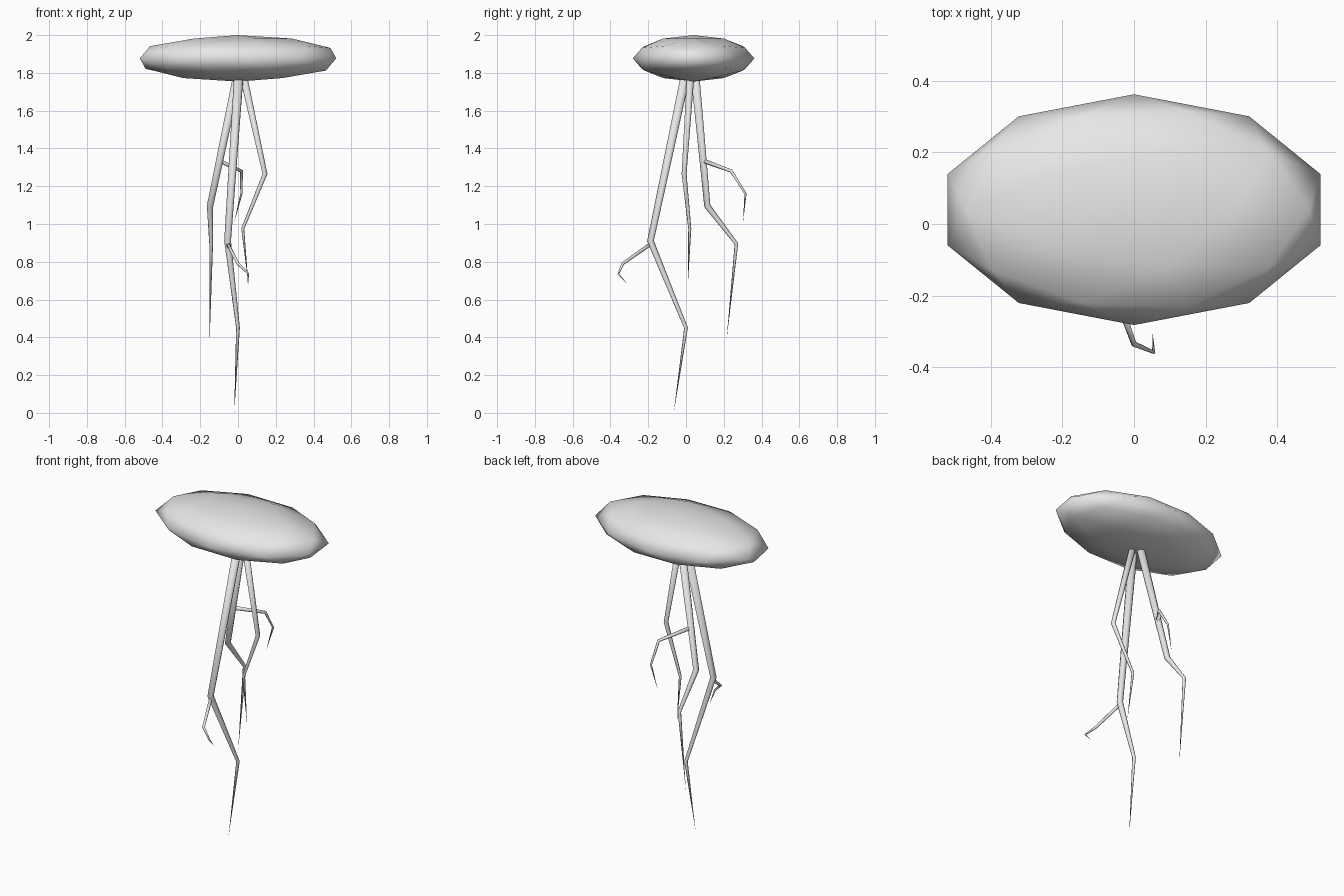
import bpy
import bmesh
from math import cos, sin, tau
from mathutils import Vector, Matrix

cube = bpy.data.objects.get("Cube")
if cube:
    bpy.data.objects.remove(cube)

# One plain grey for everything
grey = bpy.data.materials.new("plain_grey")
grey.use_nodes = True
grey.diffuse_color = (0.8, 0.8, 0.8, 1)
grey.node_tree.nodes["Principled BSDF"].inputs["Base Color"].default_value = (0.8, 0.8, 0.8, 1)

SIDES = 8


def finish(name, bm):
    bmesh.ops.recalc_face_normals(bm, faces=bm.faces)
    for face in bm.faces:
        face.smooth = True
    mesh = bpy.data.meshes.new(name)
    bm.to_mesh(mesh)
    bm.free()
    mesh.materials.append(grey)
    obj = bpy.data.objects.new(name, mesh)
    bpy.context.collection.objects.link(obj)
    return obj


def jointed_limb(name, joints):
    """Tapered limb through (x, y, z, radius) joints, ending in a point."""
    points = [Vector(j[:3]) for j in joints]
    dirs = [(b - a).normalized() for a, b in zip(points, points[1:])]
    bm = bmesh.new()
    rings = []
    side = Vector((1, 0, 0))
    for i, joint in enumerate(joints[:-1]):
        axis = (dirs[max(i - 1, 0)] + dirs[i]).normalized()
        side = (side - axis * side.dot(axis)).normalized()
        other = axis.cross(side)
        rings.append([bm.verts.new(points[i] + joint[3] * (side * cos(tau * k / SIDES)
                                                           + other * sin(tau * k / SIDES)))
                      for k in range(SIDES)])
    tip = bm.verts.new(points[-1])
    bm.faces.new(rings[0])
    for k in range(SIDES):
        n = (k + 1) % SIDES
        for low, high in zip(rings, rings[1:]):
            bm.faces.new((low[k], low[n], high[n], high[k]))
        bm.faces.new((rings[-1][k], rings[-1][n], tip))
    return finish(name, bm)


# Flattened faceted body
bm = bmesh.new()
bmesh.ops.create_icosphere(bm, subdivisions=2, radius=1,
                           matrix=Matrix.Translation((0, 0.04, 1.877))
                           @ Matrix.Diagonal((0.547, 0.322, 0.123, 1)))
finish("body", bm)

# Three hanging legs
jointed_limb("front_leg", [(0.005, 0.0, 1.80, 0.025), (-0.055, -0.188, 0.91, 0.018),
                           (0.0, 0.0, 0.45, 0.01), (-0.02, -0.065, 0)])
jointed_limb("left_leg", [(0.025, 0.025, 1.80, 0.02), (0.143, -0.01, 1.265, 0.013),
                          (0.025, 0.02, 0.975, 0.008), (0.055, 0.01, 0.68)])
jointed_limb("right_leg", [(0.0, 0.047, 1.80, 0.023), (-0.148, 0.113, 1.095, 0.017),
                           (-0.142, 0.267, 0.895, 0.01), (-0.15, 0.215, 0.39)])

# Small side branches
jointed_limb("front_branch", [(-0.055, -0.185, 0.895, 0.01), (0.0, -0.335, 0.79, 0.008),
                              (0.055, -0.358, 0.735, 0.005), (0.052, -0.305, 0.675)])
jointed_limb("right_branch", [(-0.1, 0.09, 1.335, 0.012), (0.018, 0.24, 1.28, 0.009),
                              (0.018, 0.315, 1.16, 0.006), (-0.02, 0.302, 1.01)])
